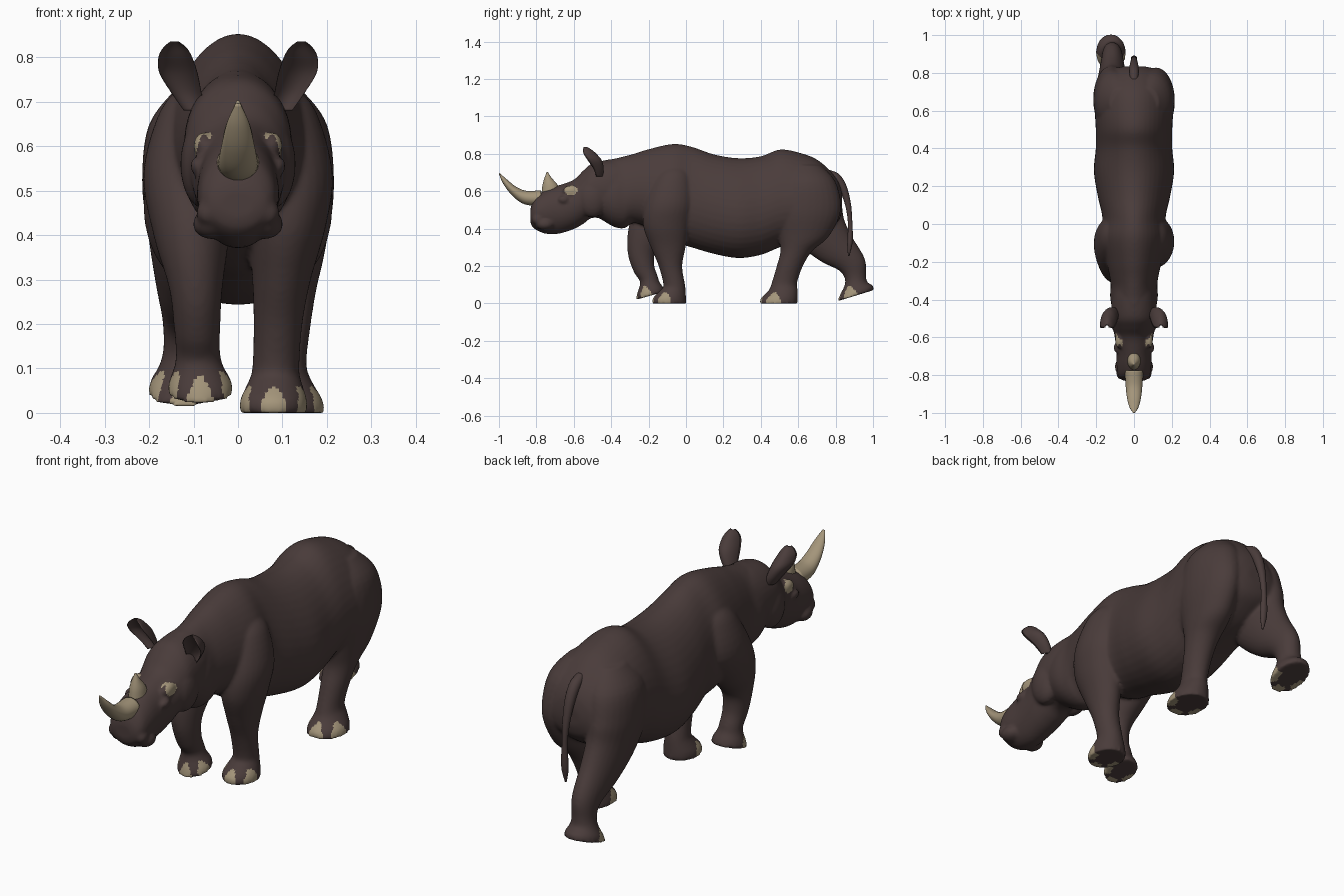
import bpy, bmesh, math
from mathutils import Vector, Matrix


def material(name, rgb):
    m = bpy.data.materials.new(name)
    m.diffuse_color = (*rgb, 1)
    return m


HIDE = material("brown hide", (0.068, 0.045, 0.043))
HORN = material("tan horn", (0.37, 0.30, 0.195))


def smooth_path(rows, steps):
    """Catmull-Rom interpolation of every number in the rows."""
    out = []
    for i in range(len(rows) - 1):
        p = [rows[max(0, min(len(rows) - 1, i + k))] for k in (-1, 0, 1, 2)]
        for s in range(steps):
            t = s / steps
            out.append([0.5 * (2 * b + (c - a) * t + (2 * a - 5 * b + 4 * c - d) * t * t
                               + (3 * b - a - 3 * c + d) * t ** 3) for a, b, c, d in zip(*p)])
    return out + [list(rows[-1])]


def loft(bm, rows, sides=28, steps=5, egg=0.0, cup=False):
    """Skin rings given as x, y, z, half width, half depth, tilt about x."""
    rings = []
    for x, y, z, rx, rd, tilt in smooth_path(rows, steps):
        rot = Matrix.Rotation(math.radians(tilt), 3, 'X')
        ring = []
        for k in range(sides):
            a = 2 * math.pi * k / sides
            c, s = math.cos(a), math.sin(a)
            px = max(rx, 0.002) * c * (1 - egg * s)
            if cup and s < 0:
                s *= -0.6
            v = rot @ Vector((px, max(rd, 0.002) * s, 0))
            ring.append(bm.verts.new(v + Vector((x, y, z))))
        rings.append(ring)
    for r, q in zip(rings, rings[1:]):
        for k in range(sides):
            j = (k + 1) % sides
            bm.faces.new((r[k], r[j], q[j], q[k]))
    bm.faces.new(rings[0])
    bm.faces.new(rings[-1])


def ball(bm, center, radii):
    mat = Matrix.Translation(center) @ Matrix.Diagonal((*radii, 1))
    bmesh.ops.create_uvsphere(bm, u_segments=20, v_segments=12, radius=1, matrix=mat)


def finish(bm, name, mat):
    bmesh.ops.recalc_face_normals(bm, faces=bm.faces[:])
    me = bpy.data.meshes.new(name)
    bm.to_mesh(me)
    bm.free()
    me.materials.append(mat)
    for p in me.polygons:
        p.use_smooth = True
    ob = bpy.data.objects.new(name, me)
    bpy.context.collection.objects.link(ob)
    return ob


def upright(rows):
    """Rows of y, top, bottom, half width become vertical rings."""
    return [(0, y, (t + b) / 2, w, (t - b) / 2, 90) for y, t, b, w in rows]


skin = bmesh.new()

# trunk and neck
loft(skin, upright([
    (-.50, .75, .48, .10), (-.43, .767, .435, .118), (-.38, .775, .408, .125),
    (-.33, .787, .402, .122), (-.28, .80, .43, .127),
    (-.20, .825, .405, .145), (-.07, .853, .33, .175), (.03, .838, .30, .165),
    (.15, .797, .265, .19), (.28, .777, .243, .21), (.40, .787, .26, .20),
    (.50, .823, .30, .20), (.60, .808, .33, .205), (.70, .77, .36, .20),
    (.78, .70, .41, .165), (.82, .64, .45, .11), (.835, .58, .50, .05)]), 40, 5, 0.16)

# head
loft(skin, upright([
    (-.832, .50, .44, .04), (-.825, .53, .415, .065), (-.80, .575, .393, .085),
    (-.75, .607, .373, .092), (-.68, .632, .373, .093), (-.60, .662, .398, .102),
    (-.55, .71, .425, .112), (-.50, .75, .458, .12), (-.42, .767, .45, .12),
    (-.35, .77, .46, .11)]), 36, 5)
for s in (-1, 1):
    ball(skin, (s * .068, -.79, .45), (.026, .034, .03))     # nostril
    ball(skin, (s * .093, -.655, .556), (.014, .028, .02))   # eye
    ball(skin, (s * .078, -.615, .60), (.022, .045, .032))   # brow
    ball(skin, (s * .078, -.50, .56), (.052, .08, .10))      # cheek
    ball(skin, (s * .06, -.755, .425), (.042, .05, .034))    # lip

# legs, each from the sole up
loft(skin, [  # front leg, planted
    (.08, -.09, 0, .076, .09, 0), (.08, -.088, .03, .075, .088, 0),
    (.083, -.07, .07, .06, .068, 0), (.085, -.063, .10, .053, .058, 0),
    (.09, -.083, .20, .055, .063, 0), (.098, -.095, .30, .066, .093, 0),
    (.11, -.105, .42, .088, .125, 0), (.113, -.09, .54, .10, .13, 0),
    (.09, -.07, .68, .085, .10, 0), (.07, -.06, .74, .05, .05, 0)])
loft(skin, [  # front leg, lifting
    (-.085, -.19, .042, .074, .08, 16), (-.085, -.193, .07, .07, .072, 16),
    (-.088, -.195, .105, .055, .054, 12), (-.09, -.20, .135, .05, .05, 15),
    (-.092, -.225, .19, .052, .058, 20), (-.095, -.235, .28, .06, .077, 5),
    (-.105, -.19, .40, .085, .115, -15), (-.113, -.10, .54, .10, .135, -10),
    (-.09, -.07, .68, .085, .10, 0), (-.07, -.06, .74, .05, .05, 0)])
loft(skin, [  # hind leg, planted
    (.11, .495, 0, .085, .103, 0), (.11, .50, .03, .08, .098, 0),
    (.105, .52, .07, .062, .078, 0), (.102, .526, .11, .052, .068, 0),
    (.106, .555, .20, .058, .07, 0), (.11, .59, .28, .067, .085, 0),
    (.115, .63, .36, .08, .135, 0), (.118, .65, .50, .098, .178, 0),
    (.10, .65, .65, .10, .15, 0), (.07, .64, .74, .06, .08, 0)])
loft(skin, [  # hind leg, trailing
    (-.122, .907, .042, .08, .103, 17), (-.122, .91, .07, .075, .092, 17),
    (-.12, .908, .105, .058, .062, 10), (-.118, .905, .145, .05, .058, 8),
    (-.115, .885, .21, .055, .077, 24), (-.115, .80, .295, .07, .108, 38),
    (-.117, .71, .40, .085, .145, 22), (-.118, .66, .52, .098, .172, 5),
    (-.10, .65, .65, .10, .15, 0), (-.07, .64, .74, .06, .08, 0)])

# fuse the hide into one skin
body = finish(skin, "body", HIDE)
rm = body.modifiers.new("fuse", 'REMESH')
rm.mode = 'VOXEL'
rm.voxel_size = 0.008
sm = body.modifiers.new("soften", 'SMOOTH')
sm.factor = 0.5
sm.iterations = 5
bpy.context.view_layer.update()
fused = bpy.data.meshes.new_from_object(body.evaluated_get(bpy.context.evaluated_depsgraph_get()))
body.modifiers.clear()
body.data = fused
fused.materials.clear()
fused.materials.append(HIDE)
fused.materials.append(HORN)

# pale brow patches, and three rounded toenails around each foot
feet = [((.08, -.09, 0), .075, .09, 0), ((-.085, -.19, .042), .074, .08, 16),
        ((.11, .495, 0), .085, .10, 0), ((-.122, .907, .042), .08, .10, 17)]
for p in fused.polygons:
    p.use_smooth = True
    c = p.center
    if abs(c.x) > .06 and math.hypot((c.y + .615) / .036, (c.z - .605) / .025) < 1:
        p.material_index = 1
    if c.z > 0.16:
        continue
    for center, rx, ry, tilt in feet:
        v = Matrix.Rotation(math.radians(-tilt), 3, 'X') @ (c - Vector(center))
        u, w = v.x / rx, -v.y / ry
        if not 0.6 < math.hypot(u, w) < 1.3 or not -0.01 < v.z < 0.06:
            continue
        ang = math.degrees(math.atan2(u, w))
        d = min(abs(ang - a) for a in (-72, 0, 72))
        if d < 24 and v.z < 0.055 * (1 - (d / 27) ** 2) + 0.008:
            p.material_index = 1

# horns
bm = bmesh.new()
loft(bm, [(0, -.775, .562, .048, .043, 90), (0, -.86, .567, .044, .036, 80),
          (0, -.92, .602, .037, .025, 60), (0, -.967, .652, .025, .015, 42),
          (0, -.998, .695, .006, .003, 35)], 24, 6)
finish(bm, "front_horn", HORN)
bm = bmesh.new()
loft(bm, [(0, -.722, .595, .036, .05, 0), (0, -.727, .635, .031, .04, 0),
          (0, -.737, .67, .018, .02, 0), (0, -.742, .703, .003, .003, 0)], 20, 5)
finish(bm, "rear_horn", HORN)

for s, side in ((-1, "left"), (1, "right")):
    # cupped ear
    bm = bmesh.new()
    loft(bm, [(s * .098, -.48, .68, .024, .035, 0), (s * .116, -.495, .72, .034, .055, 0),
              (s * .134, -.525, .765, .043, .075, 0), (s * .141, -.547, .80, .038, .068, 0),
              (s * .142, -.55, .822, .026, .046, 0), (s * .143, -.548, .836, .009, .02, 0)],
         28, 5, cup=True)
    finish(bm, side + "_ear", HIDE)

# tail
bm = bmesh.new()
loft(bm, [(0, .755, .70, .02, .02, 45), (0, .80, .675, .025, .025, 35),
          (0, .838, .62, .023, .022, 15),
          (0, .866, .53, .017, .016, 8), (0, .877, .44, .012, .012, 0),
          (0, .878, .36, .016, .014, 0), (0, .875, .31, .015, .013, 0),
          (0, .87, .255, .004, .004, 0)], 16, 6)
finish(bm, "tail", HIDE)
